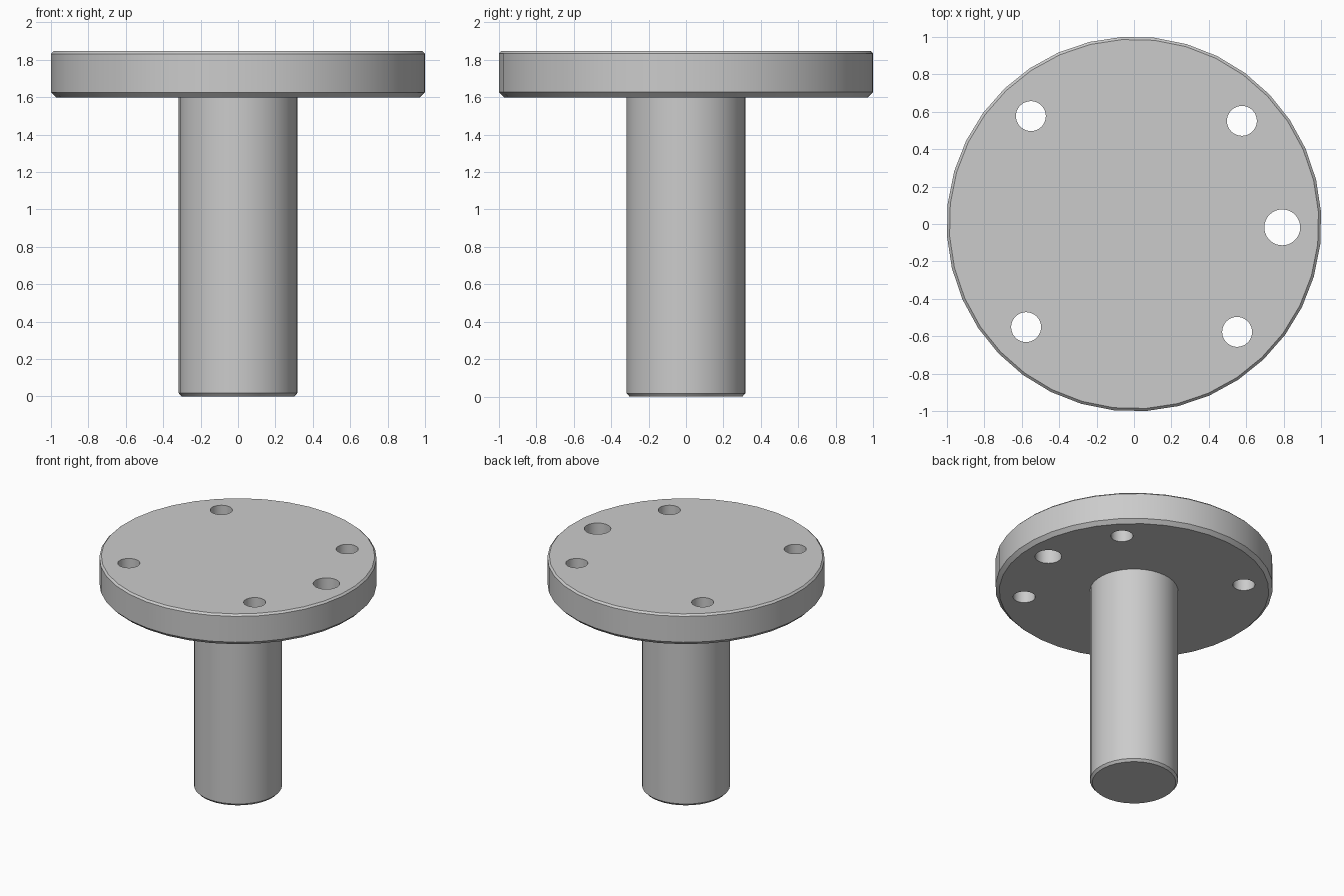
import bpy
import bmesh
from math import cos, sin, radians, tau

old = bpy.data.objects.get("Cube")
if old:
    bpy.data.objects.remove(old, do_unlink=True)

TILT = radians(-1.3)   # small turn of the whole part about its axis

steel = bpy.data.materials.new("plain grey steel")
steel.use_nodes = True
grey = (0.6, 0.6, 0.6, 1)
steel.diffuse_color = grey
steel.node_tree.nodes["Principled BSDF"].inputs["Base Color"].default_value = grey


def lathe(name, profile, sides, start=0.0, centre=(0, 0)):
    """Closed solid turned from (radius, height) points, bottom to top."""
    bm = bmesh.new()
    rings = []
    for r, z in profile:
        angles = [start + tau * i / sides for i in range(sides)]
        rings.append([bm.verts.new((centre[0] + r * cos(a), centre[1] + r * sin(a), z))
                      for a in angles])
    for low, high in zip(rings, rings[1:]):
        for i in range(sides):
            j = (i + 1) % sides
            bm.faces.new((low[i], low[j], high[j], high[i]))
    bm.faces.new(rings[0][::-1])
    bm.faces.new(rings[-1])
    bmesh.ops.recalc_face_normals(bm, faces=bm.faces)
    mesh = bpy.data.meshes.new(name)
    bm.to_mesh(mesh)
    bm.free()
    mesh.materials.append(steel)
    obj = bpy.data.objects.new(name, mesh)
    bpy.context.collection.objects.link(obj)
    return obj


# Shaft and round flange, turned as one solid with chamfered rims
body = lathe("flanged_shaft", [
    (0.302, 0), (0.318, 0.018), (0.318, 1.598),
    (0.974, 1.598), (1.002, 1.626), (1.002, 1.832), (0.988, 1.846),
], 36, radians(5) + TILT)

# Four bolt holes and one larger locating hole through the flange
holes = [(45 + 90 * i, 0.798, 0.08) for i in range(4)] + [(0, 0.793, 0.096)]
for n, (angle, reach, radius) in enumerate(holes):
    a = radians(angle) + TILT
    cutter = lathe(f"hole_cutter_{n + 1}", [(radius, 1.5), (radius, 1.95)], 36,
                   centre=(reach * cos(a), reach * sin(a)))
    cut = body.modifiers.new(f"hole_{n + 1}", "BOOLEAN")
    cut.operation = "DIFFERENCE"
    cut.solver = "EXACT"
    cut.object = cutter

# Apply the cuts, then discard the cutters
bpy.context.view_layer.objects.active = body
for obj in bpy.context.selected_objects:
    obj.select_set(False)
body.select_set(True)
for mod in list(body.modifiers):
    cutter = mod.object
    bpy.ops.object.modifier_apply(modifier=mod.name)
    bpy.data.objects.remove(cutter, do_unlink=True)

bpy.ops.object.shade_smooth_by_angle(angle=radians(30))
